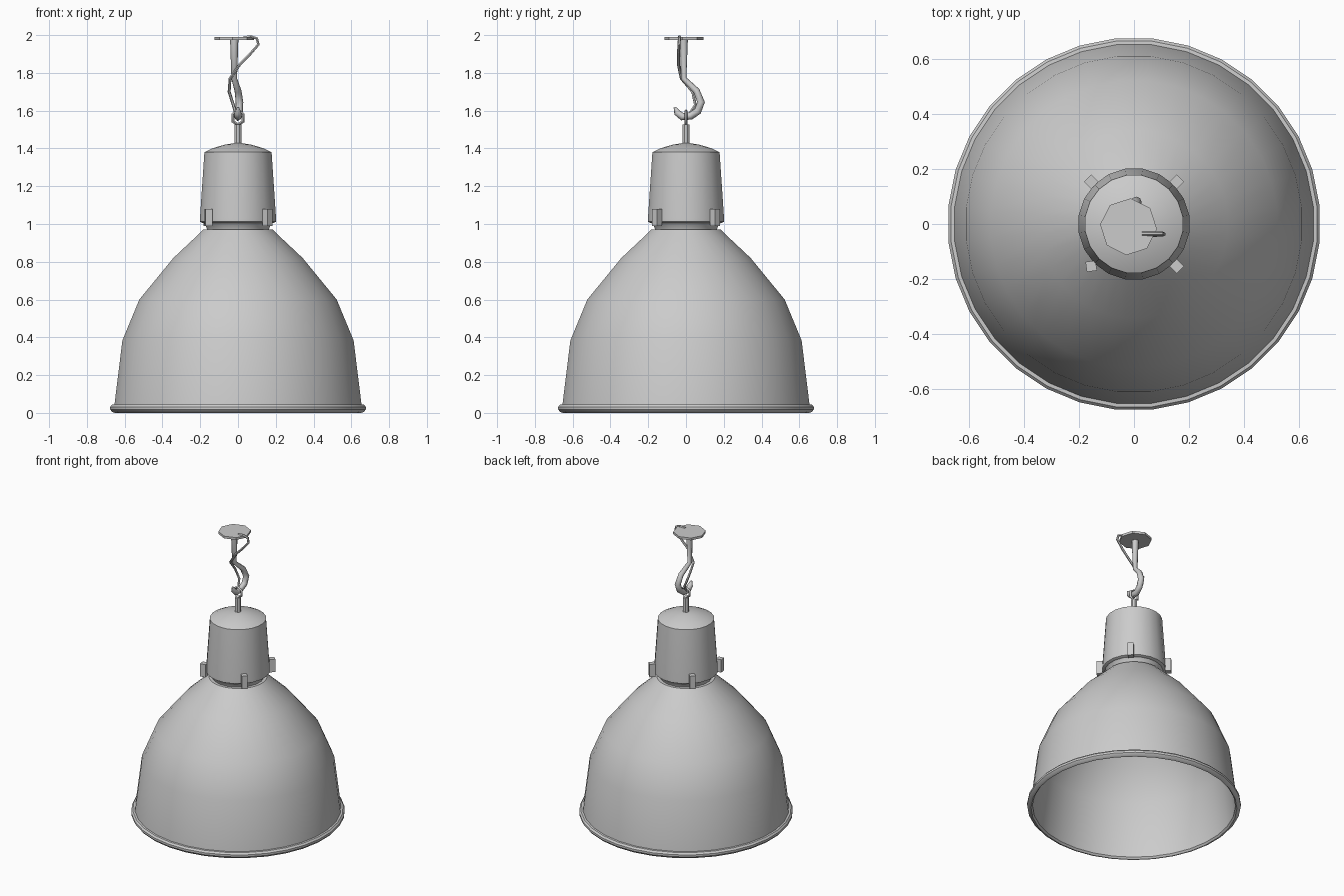
import bpy, bmesh, math

cube = bpy.data.objects.get("Cube")
if cube:
    bpy.data.objects.remove(cube, do_unlink=True)

GREY = (0.6, 0.6, 0.6, 1)
metal = bpy.data.materials.new("grey metal")
metal.use_nodes = True
metal.diffuse_color = GREY
metal.node_tree.nodes["Principled BSDF"].inputs["Base Color"].default_value = GREY


def finish(obj, angle=35):
    """Give the part its material and smooth its soft edges."""
    obj.data.materials.clear()
    obj.data.materials.append(metal)
    bpy.ops.object.select_all(action='DESELECT')
    obj.select_set(True)
    bpy.context.view_layer.objects.active = obj
    bpy.ops.object.shade_smooth_by_angle(angle=math.radians(angle))
    return obj


def add_mesh(name, bm, angle=35):
    bmesh.ops.recalc_face_normals(bm, faces=bm.faces)
    mesh = bpy.data.meshes.new(name)
    bm.to_mesh(mesh)
    bm.free()
    obj = bpy.data.objects.new(name, mesh)
    bpy.context.collection.objects.link(obj)
    return finish(obj, angle)


def lathe(name, profile, sides, centre=(0, 0), phase=0.5, angle=35):
    """Turn a (radius, height) profile around the vertical axis and cap its ends."""
    bm = bmesh.new()
    rings = []
    for r, z in profile:
        ring = []
        for i in range(sides):
            a = math.tau * (i + phase) / sides
            ring.append(bm.verts.new((centre[0] + r * math.cos(a), centre[1] + r * math.sin(a), z)))
        rings.append(ring)
    for low, high in zip(rings, rings[1:]):
        for i in range(sides):
            j = (i + 1) % sides
            bm.faces.new((low[i], low[j], high[j], high[i]))
    bm.faces.new(rings[0])
    bm.faces.new(rings[-1])
    return add_mesh(name, bm, angle)


def tube(name, points, radius, resolution, cyclic=False):
    """Sweep a round bar along (x, y, z, thickness factor) points."""
    curve = bpy.data.curves.new(name, 'CURVE')
    curve.dimensions = '3D'
    curve.bevel_depth = radius
    curve.bevel_resolution = resolution
    curve.use_fill_caps = True
    spline = curve.splines.new('POLY')
    spline.points.add(len(points) - 1)
    for p, (x, y, z, k) in zip(spline.points, points):
        p.co = (x, y, z, 1)
        p.radius = k
    spline.use_cyclic_u = cyclic
    obj = bpy.data.objects.new(name, curve)
    bpy.context.collection.objects.link(obj)
    bpy.ops.object.select_all(action='DESELECT')
    obj.select_set(True)
    bpy.context.view_layer.objects.active = obj
    bpy.ops.object.convert(target='MESH')
    return finish(bpy.context.view_layer.objects.active, 50)


# Bell shade: outer wall, rolled rim, then the inner wall up to the ceiling
outer = [(0.185, 0.97), (0.205, 0.95), (0.344, 0.82), (0.525, 0.6), (0.615, 0.384), (0.657, 0.045)]
rim = [(0.67, 0.044), (0.68, 0.032), (0.68, 0.018), (0.668, 0.004), (0.655, 0), (0.645, 0.012), (0.645, 0.045)]
inner = [(r - 0.01, z - 0.005) for r, z in reversed(outer[:-1])]
lathe("shade", outer + rim + inner, 32)

# Lamp housing with its tapered collar
lathe("collar", [(0.165, 0.965), (0.17, 0.985), (0.19, 1.01)], 20)
lathe("housing", [(0.19, 1.005), (0.204, 1.012), (0.204, 1.03), (0.18, 1.38)], 20)
lathe("housing_lid", [(0.18, 1.38), (0.14, 1.4), (0.07, 1.42), (0.02, 1.428)], 20)
lathe("stem", [(0.021, 1.41), (0.021, 1.527)], 8)

# Four clips around the bottom of the housing
for name, x, y, turn in (("front_left", 1, -1, 45), ("front_right", -1, -1, 8),
                         ("back_left", 1, 1, 45), ("back_right", -1, 1, 45)):
    bpy.ops.mesh.primitive_cube_add(size=1, location=(x * 0.156, y * 0.154, 1.035),
                                    rotation=(0, 0, math.radians(turn)))
    clip = bpy.context.object
    clip.name = "clip_" + name
    clip.scale = (0.037, 0.037, 0.09)
    finish(clip)

# Hanging loop on top of the stem
loop = [(0.032 * math.sin(a), 0, 1.562 + 0.036 * math.cos(a), 1)
        for a in (math.tau * i / 6 for i in range(6))]
tube("loop", loop, 0.009, 0, cyclic=True)

# Hook and its ceiling plate
tube("hook", [(-0.02, -0.012, 1.98, 1.1), (-0.02, -0.012, 1.77, 0.75), (0, 0.055, 1.705, 0.9),
              (0.008, 0.08, 1.645, 1), (0.006, 0.062, 1.597, 1), (0, 0.025, 1.572, 1),
              (0, -0.02, 1.568, 1), (0, -0.047, 1.59, 0.9), (0, -0.06, 1.618, 0.3)], 0.02, 2)
lathe("ceiling_plate", [(0.104, 1.974), (0.104, 1.99)], 8, (-0.02, -0.01), -0.1)

# Thin cable from the plate down to the loop
tube("cable", [(0.03, -0.035, 1.988, 1), (0.07, -0.035, 1.992, 1), (0.1, -0.035, 1.982, 1),
               (0.108, -0.037, 1.95, 1), (0.06, -0.04, 1.895, 1), (0.01, -0.04, 1.845, 1),
               (-0.042, -0.025, 1.77, 1), (-0.047, 0.035, 1.7, 1), (-0.025, 0.05, 1.63, 1),
               (-0.012, 0.02, 1.585, 1), (0, 0, 1.55, 1)], 0.008, 1)
